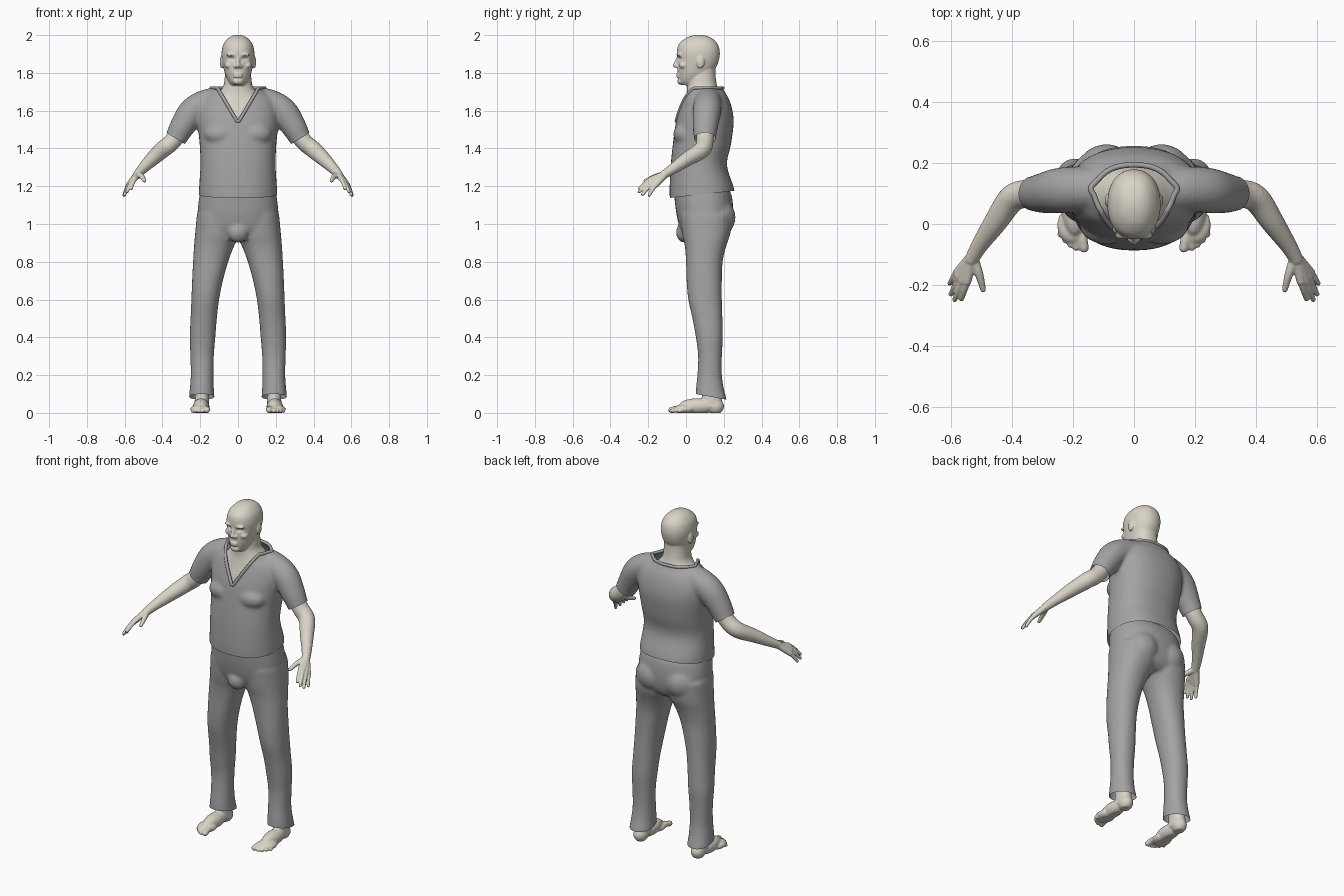
import bpy, bmesh, math
from mathutils import Vector, Matrix

if "Cube" in bpy.data.objects:
    bpy.data.objects.remove(bpy.data.objects["Cube"])


def material(name, rgb):
    m = bpy.data.materials.new(name)
    m.diffuse_color = (*rgb, 1)
    m.use_nodes = True
    m.node_tree.nodes["Principled BSDF"].inputs["Base Color"].default_value = m.diffuse_color
    return m


SKIN = material("pale skin", (0.70, 0.66, 0.58))
CLOTH = material("grey cloth", (0.37, 0.37, 0.37))


def spline(keys, steps=5):
    """Catmull-Rom interpolation of number tuples."""
    out = []
    for i in range(len(keys) - 1):
        p0, p1, p2 = keys[max(i - 1, 0)], keys[i], keys[i + 1]
        p3 = keys[min(i + 2, len(keys) - 1)]
        for k in range(steps):
            t = k / steps
            out.append([0.5 * (2 * b + (c - a) * t + (2 * a - 5 * b + 4 * c - d) * t * t
                               + (3 * b - a - 3 * c + d) * t ** 3)
                        for a, b, c, d in zip(p0, p1, p2, p3)])
    out.append(list(keys[-1]))
    return out


def bridge(bm, rings):
    rows = [[bm.verts.new(p) for p in r] for r in rings]
    n = len(rows[0])
    for a, b in zip(rows, rows[1:]):
        for i in range(n):
            j = (i + 1) % n
            bm.faces.new((a[i], a[j], b[j], b[i]))
    bm.faces.new(rows[0][::-1])
    bm.faces.new(rows[-1])


def loft(bm, keys, power=2.2, n=40):
    """Horizontal rings: (z, x_min, x_max, y_front, y_back)."""
    rings = []
    for z, x0, x1, y0, y1 in spline(keys):
        ring = []
        for i in range(n):
            a = 2 * math.pi * i / n
            c, s = math.cos(a), math.sin(a)
            u = math.copysign(abs(c) ** (2 / power), c)
            v = math.copysign(abs(s) ** (2 / power), s)
            ring.append(((x0 + x1) / 2 + u * (x1 - x0) / 2, (y0 + y1) / 2 + v * (y1 - y0) / 2, z))
        rings.append(ring)
    bridge(bm, rings)


def column(bm, keys, power=2.2):
    """Centred loft: (z, half_width, y_front, y_back)."""
    loft(bm, [(z, -w, w, a, b) for z, w, a, b in keys], power)


def ball(bm, c, r):
    r = (r, r, r) if isinstance(r, (int, float)) else r
    bmesh.ops.create_uvsphere(bm, u_segments=20, v_segments=12, radius=1,
                              matrix=Matrix.Translation(c) @ Matrix.Diagonal((*r, 1)))


def limb(bm, keys, s=1, n=20):
    """Round tube through (x, y, z, radius), rounded at the tip."""
    pts = spline([(k[0] * s, k[1], k[2], k[3]) for k in keys])
    rings = []
    for i, p in enumerate(pts):
        d = Vector(pts[min(i + 1, len(pts) - 1)][:3]) - Vector(pts[max(i - 1, 0)][:3])
        q = d.to_track_quat('Z', 'Y')
        rings.append([Vector(p[:3]) + q @ Vector((math.cos(2 * math.pi * k / n) * p[3],
                      math.sin(2 * math.pi * k / n) * p[3], 0)) for k in range(n)])
    bridge(bm, rings)
    ball(bm, pts[-1][:3], pts[-1][3])


def fuse(name, bm, mat, voxel, smooth):
    """Merge the overlapping parts into one smooth skin."""
    bmesh.ops.recalc_face_normals(bm, faces=bm.faces[:])
    me = bpy.data.meshes.new(name)
    bm.to_mesh(me)
    bm.free()
    ob = bpy.data.objects.new(name, me)
    bpy.context.collection.objects.link(ob)
    r = ob.modifiers.new("fuse", 'REMESH')
    r.mode, r.voxel_size = 'VOXEL', voxel
    m = ob.modifiers.new("smooth", 'SMOOTH')
    m.factor, m.iterations = 0.5, smooth
    bpy.context.view_layer.update()
    ev = ob.evaluated_get(bpy.context.evaluated_depsgraph_get())
    new = bpy.data.meshes.new_from_object(ev)
    ob.modifiers.clear()
    ob.data = new
    new.materials.clear()
    new.materials.append(mat)
    for p in new.polygons:
        p.use_smooth = True
        p.material_index = 0
    return ob


def trim(ob, planes, gone):
    """Slice along planes, then delete the faces whose centre is 'gone'."""
    bm = bmesh.new()
    bm.from_mesh(ob.data)
    for co, no in planes:
        bmesh.ops.bisect_plane(bm, geom=bm.verts[:] + bm.edges[:] + bm.faces[:],
                               plane_co=co, plane_no=no, dist=1e-5)
    dead = [f for f in bm.faces if gone(f.calc_center_median())]
    bmesh.ops.delete(bm, geom=dead, context='FACES')
    bm.to_mesh(ob.data)
    bm.free()


# Shirt: torso, chest and sleeves
bm = bmesh.new()
column(bm, [(1.08, .208, -.083, .258), (1.18, .207, -.087, .256), (1.31, .199, -.081, .217),
            (1.42, .203, -.07, .238), (1.53, .214, -.055, .252), (1.60, .213, -.036, .246),
            (1.66, .19, -.016, .228), (1.70, .145, .0, .205), (1.74, .112, .008, .185),
            (1.78, .105, .015, .175)], 2.3)
for s in (1, -1):
    ball(bm, (s * .09, -.002, 1.475), (.09, .066, .06))
    limb(bm, [(.08, .115, 1.66, .07), (.17, .115, 1.638, .074), (.242, .11, 1.593, .075),
              (.295, .102, 1.515, .067), (.33, .1, 1.452, .058), (.36, .1, 1.40, .056)], s)
shirt = fuse("shirt", bm, CLOTH, .01, 6)
V0, VK = 1.535, 1.7
cuff = lambda x, z: .53 * (abs(x) - .328) - .85 * (z - 1.452)
hem = lambda y, z: z - 1.138 - .11 * (y + .085)
trim(shirt,
     [((0, 0, 1.72), (0, 0, 1)), ((0, .09, 0), (0, 1, 0)), ((0, -.085, 1.138), (0, -.11, 1))]
     + [((0, 0, V0), (s * -VK, 0, 1)) for s in (1, -1)]
     + [((s * .328, .1, 1.452), (s * .53, 0, -.85)) for s in (1, -1)],
     lambda c: c.z > 1.72 or (c.y < .09 and c.z > V0 + VK * abs(c.x))
     or hem(c.y, c.z) < 0 or (abs(c.x) > .25 and cuff(c.x, c.z) > 0))

# Collar: rounded band following the neck opening
bm = bmesh.new()
bm.from_mesh(shirt.data)
edges = {e for e in bm.edges if e.is_boundary
         and all(v.co.z > 1.5 and abs(v.co.x) < .16 for v in e.verts)}
curve = bpy.data.curves.new("collar", 'CURVE')
curve.dimensions, curve.bevel_depth, curve.bevel_resolution = '3D', .009, 2
while edges:
    e = edges.pop()
    path = [e.verts[0], e.verts[1]]
    while True:
        nxt = next((k for k in path[-1].link_edges if k in edges), None)
        if nxt is None:
            break
        edges.discard(nxt)
        path.append(nxt.other_vert(path[-1]))
    if len(path) < 12:
        continue
    if path[-1] is path[0]:
        path.pop()
    sp = curve.splines.new('POLY')
    pts = path[::2]
    sp.points.add(len(pts) - 1)
    for p, v in zip(sp.points, pts):
        p.co = (*v.co, 1)
    sp.use_cyclic_u = True
    sp.use_smooth = True
bm.free()
curve.materials.append(CLOTH)
bpy.context.collection.objects.link(bpy.data.objects.new("collar", curve))

# Trousers: pelvis, seat and two legs
bm = bmesh.new()
column(bm, [(.93, .15, .0, .20), (.97, .2, -.03, .235), (1.05, .214, -.05, .25),
            (1.15, .204, -.062, .242), (1.21, .19, -.06, .21)], 2.3)
ball(bm, (0, -.008, .955), (.055, .045, .055))
leg = [(.02, .123, .262, .048, .218), (.07, .124, .26, .05, .215), (.13, .128, .255, .053, .20),
       (.2, .13, .25, .06, .19), (.3, .128, .252, .064, .19), (.4, .12, .256, .052, .195),
       (.5, .112, .251, .034, .193), (.6, .10, .247, .012, .19), (.7, .08, .243, .003, .19),
       (.8, .052, .238, .0, .194), (.88, .022, .233, -.006, .212), (.95, -.01, .227, -.02, .235),
       (1.05, -.01, .218, -.03, .245)]
for s in (1, -1):
    loft(bm, [(z, s * a, s * b, f, k) for z, a, b, f, k in leg])
    ball(bm, (s * .09, .168, 1.035), (.1, .095, .1))
trousers = fuse("trousers", bm, CLOTH, .01, 6)
trim(trousers, [((0, .05, .10), (0, .18, 1))], lambda c: c.z - .10 + .18 * (c.y - .05) < 0)

# Head, neck and upper chest
bm = bmesh.new()
column(bm, [(1.735, .034, -.02, .06), (1.755, .05, -.034, .09), (1.79, .067, -.042, .13),
            (1.83, .078, -.045, .16), (1.87, .085, -.046, .175), (1.91, .087, -.048, .179),
            (1.95, .078, -.039, .169), (1.98, .056, -.008, .143), (1.995, .034, .025, .11),
            (2.001, .012, .055, .08)])
column(bm, [(1.45, .16, -.035, .19), (1.56, .17, -.03, .19), (1.64, .15, -.008, .19),
            (1.69, .108, .004, .18), (1.73, .078, .006, .165), (1.78, .07, .012, .157),
            (1.83, .066, .03, .155)])
ball(bm, (0, -.028, 1.756), (.028, .018, .019))
limb(bm, [(0, -.042, 1.88, .009), (0, -.05, 1.86, .009), (0, -.057, 1.84, .013)])
for z in (1.794, 1.781):
    ball(bm, (0, -.042, z), (.026, .011, .006))
for s in (1, -1):
    ball(bm, (s * .014, -.048, 1.835), .010)
    ball(bm, (s * .034, -.036, 1.896), (.028, .015, .009))
    ball(bm, (s * .05, -.012, 1.84), (.022, .024, .018))
    ball(bm, (s * .087, .077, 1.857), (.009, .021, .034))
head = fuse("head and neck", bm, SKIN, .005, 3)
for v in head.data.vertices:  # eye sockets
    if v.co.y < .03:
        v.co.y += .011 * math.exp(-((abs(v.co.x) - .034) / .018) ** 2 - ((v.co.z - 1.875) / .010) ** 2)

# Arms, hands and feet
fingers = [((.547, -.188, 1.237), (.566, -.246, 1.188)), ((.562, -.187, 1.227), (.588, -.248, 1.170)),
           ((.574, -.176, 1.215), (.600, -.230, 1.156)), ((.581, -.160, 1.205), (.604, -.195, 1.152))]
toes = [(.168, .164, -.078, .016), (.190, .190, -.078, .011), (.208, .208, -.068, .011),
        (.224, .225, -.053, .0105), (.238, .241, -.035, .010)]
for s, side in ((1, "left"), (-1, "right")):
    bm = bmesh.new()
    limb(bm, [(.28, .102, 1.53, .047), (.345, .1, 1.44, .046), (.40, .083, 1.393, .045),
              (.455, .005, 1.343, .038), (.505, -.068, 1.293, .028), (.532, -.115, 1.263, .023)], s)
    for a, b in fingers:
        mid = [(p + q) / 2 for p, q in zip(a, b)]
        mid[2] += .004
        limb(bm, [(.532, -.108, 1.265, .019), (*a, .014)], s)
        limb(bm, [(*a, .012), (*mid, .0105), (*b, .0085)], s)
    limb(bm, [(.527, -.115, 1.262, .018), (.508, -.165, 1.25, .014), (.495, -.215, 1.229, .0095)], s)
    fuse(side + " arm", bm, SKIN, .004, 2)

    bm = bmesh.new()
    loft(bm, [(z, s * a, s * b, f, k) for z, a, b, f, k in
              [(.03, .152, .23, .08, .195), (.09, .153, .229, .085, .187), (.16, .15, .232, .085, .18),
               (.25, .145, .235, .08, .175)]])
    ball(bm, (s * .191, .155, .035), (.04, .046, .044))
    ball(bm, (s * .195, .06, .035), (.043, .10, .042))
    ball(bm, (s * .2, -.005, .02), (.052, .06, .026))
    for x0, x1, y, r in toes:
        limb(bm, [(x0, y + .06, .022, r), (x0, y + .03, .022, r), (x1, y, r * .95, r)], s)
    foot = fuse(side + " foot", bm, SKIN, .005, 2)
    for v in foot.data.vertices:  # flat sole
        v.co.z = max(v.co.z, 0)
